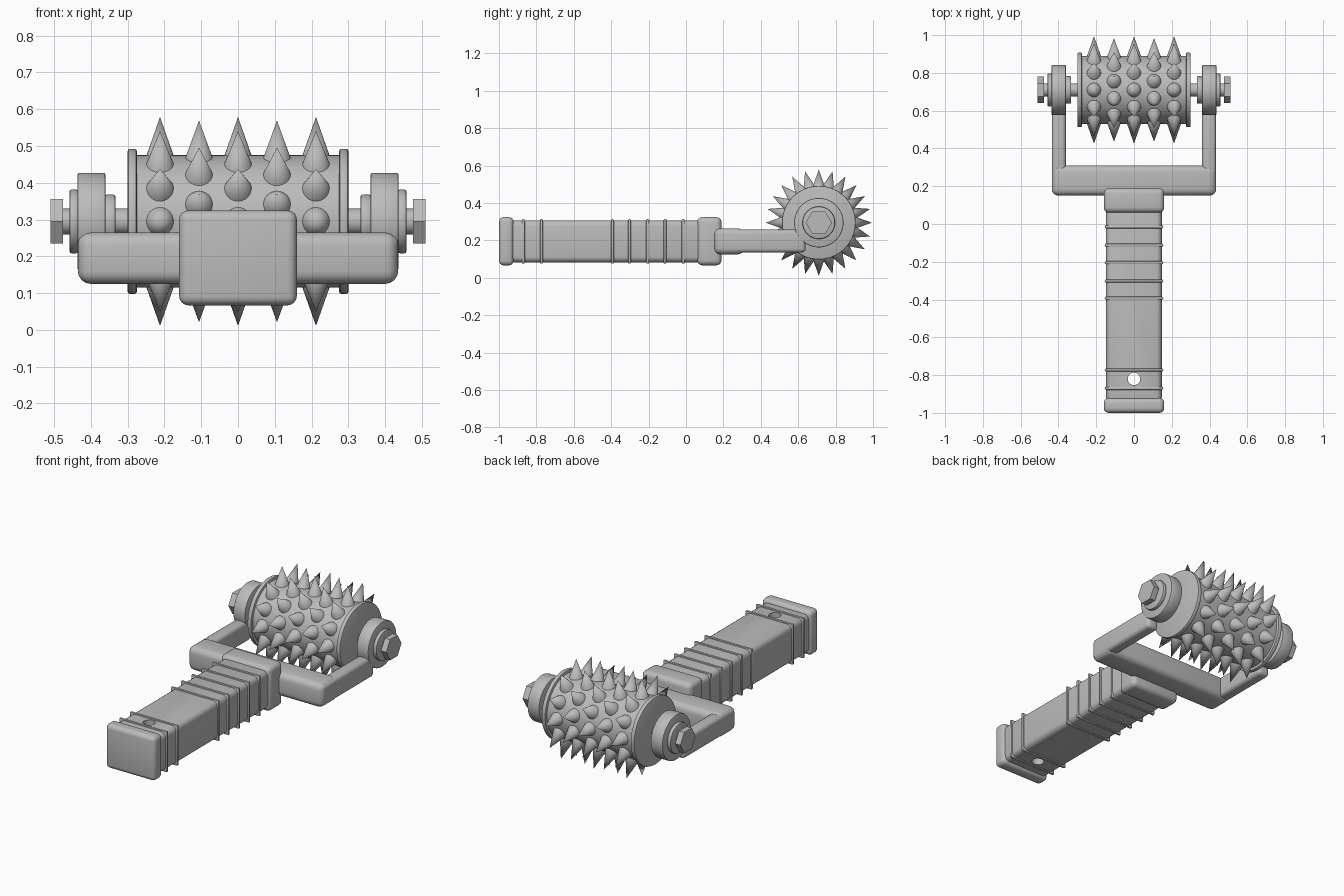
import bpy
import math
from mathutils import Matrix, Vector

cube = bpy.data.objects.get("Cube")
if cube:
    bpy.data.objects.remove(cube, do_unlink=True)

grey = bpy.data.materials.new("plain_grey")
grey.use_nodes = True
COLOUR = (0.5, 0.5, 0.5, 1)
grey.diffuse_color = COLOUR
grey.node_tree.nodes["Principled BSDF"].inputs["Base Color"].default_value = COLOUR

AXLE_Y, AXLE_Z = 0.71, 0.295


def finish(obj, name, bevel=0, segments=3):
    """Name, colour, bevel and shade the active object."""
    obj.name = name
    obj.data.materials.append(grey)
    bpy.ops.object.transform_apply(location=False, rotation=True, scale=True)
    if bevel:
        mod = obj.modifiers.new("rounding", "BEVEL")
        mod.width = bevel
        mod.segments = segments
        mod.limit_method = "ANGLE"
        bpy.ops.object.modifier_apply(modifier=mod.name)
    bpy.ops.object.shade_smooth_by_angle(angle=math.radians(35))
    return obj


def box(name, x, y, z, bevel, segments=4):
    """Rounded box from (min, max) ranges."""
    ranges = (x, y, z)
    bpy.ops.mesh.primitive_cube_add(size=1, location=[(a + b) / 2 for a, b in ranges])
    obj = bpy.context.object
    obj.scale = [b - a for a, b in ranges]
    return finish(obj, name, bevel, segments)


def disc(name, x0, x1, radius, bevel=0, sides=64):
    """Cylinder along x on the roller axis."""
    bpy.ops.mesh.primitive_cylinder_add(vertices=sides, radius=radius, depth=abs(x1 - x0),
                                        location=((x0 + x1) / 2, AXLE_Y, AXLE_Z),
                                        rotation=(0, math.pi / 2, 0))
    return finish(bpy.context.object, name, bevel, 2)


# Roller drum and axle
disc("drum", -0.28, 0.28, 0.18)
disc("axle", -0.49, 0.49, 0.035, sides=32)

# Spikes: five staggered rings of twelve
for row in range(5):
    for step in range(12):
        angle = math.radians(30 * step + 15 * (row % 2))
        out = Vector((0, math.cos(angle), math.sin(angle)))
        centre = Vector(((row - 2) * 0.106, AXLE_Y, AXLE_Z)) + out * 0.226
        bpy.ops.mesh.primitive_cone_add(vertices=24, radius1=0.041, depth=0.116, location=centre,
                                        rotation=out.to_track_quat("Z", "Y").to_euler())
        finish(bpy.context.object, "spike")

# Parts repeated on both ends of the axle
for side, s in (("left", 1), ("right", -1)):
    disc(side + "_drum_flange", s * 0.275, s * 0.30, 0.197, 0.006)
    disc(side + "_inner_washer", s * 0.333, s * 0.362, 0.073, 0.006)
    disc(side + "_arm_boss", s * 0.36, s * 0.437, 0.132, 0.006)
    disc(side + "_outer_washer", s * 0.435, s * 0.458, 0.087, 0.006)
    disc(side + "_hex_nut", s * 0.476, s * 0.51, 0.07, sides=6)
    box(side + "_arm", sorted((s * 0.36, s * 0.435)), (0.16, 0.64), (0.135, 0.258), 0.022)

# Cross bar of the fork
box("cross_bar", (-0.435, 0.435), (0.15, 0.31), (0.125, 0.265), 0.035)

# Handle
shaft = box("handle_shaft", (-0.147, 0.147), (-0.95, 0.1), (0.083, 0.307), 0.03)
box("handle_collar", (-0.16, 0.16), (0.06, 0.19), (0.067, 0.325), 0.028)
box("handle_end_cap", (-0.16, 0.16), (-1.0, -0.922), (0.067, 0.325), 0.025)
for y in (-0.87, -0.773, -0.393, -0.302, -0.205, -0.112, -0.015):
    box("handle_ring", (-0.155, 0.155), (y - 0.008, y + 0.008), (0.076, 0.314), 0.007, 2)

# Hanging hole through the handle
bpy.ops.mesh.primitive_cylinder_add(vertices=32, radius=0.033, depth=1, location=(0, -0.82, 0.2))
cutter = bpy.context.object
cutter.name = "hole_cutter"
cutter.hide_render = True
bpy.context.view_layer.objects.active = shaft
cut = shaft.modifiers.new("hanging_hole", "BOOLEAN")
cut.operation = "DIFFERENCE"
cut.solver = "EXACT"
cut.object = cutter
bpy.ops.object.modifier_apply(modifier=cut.name)
bpy.data.objects.remove(cutter, do_unlink=True)
